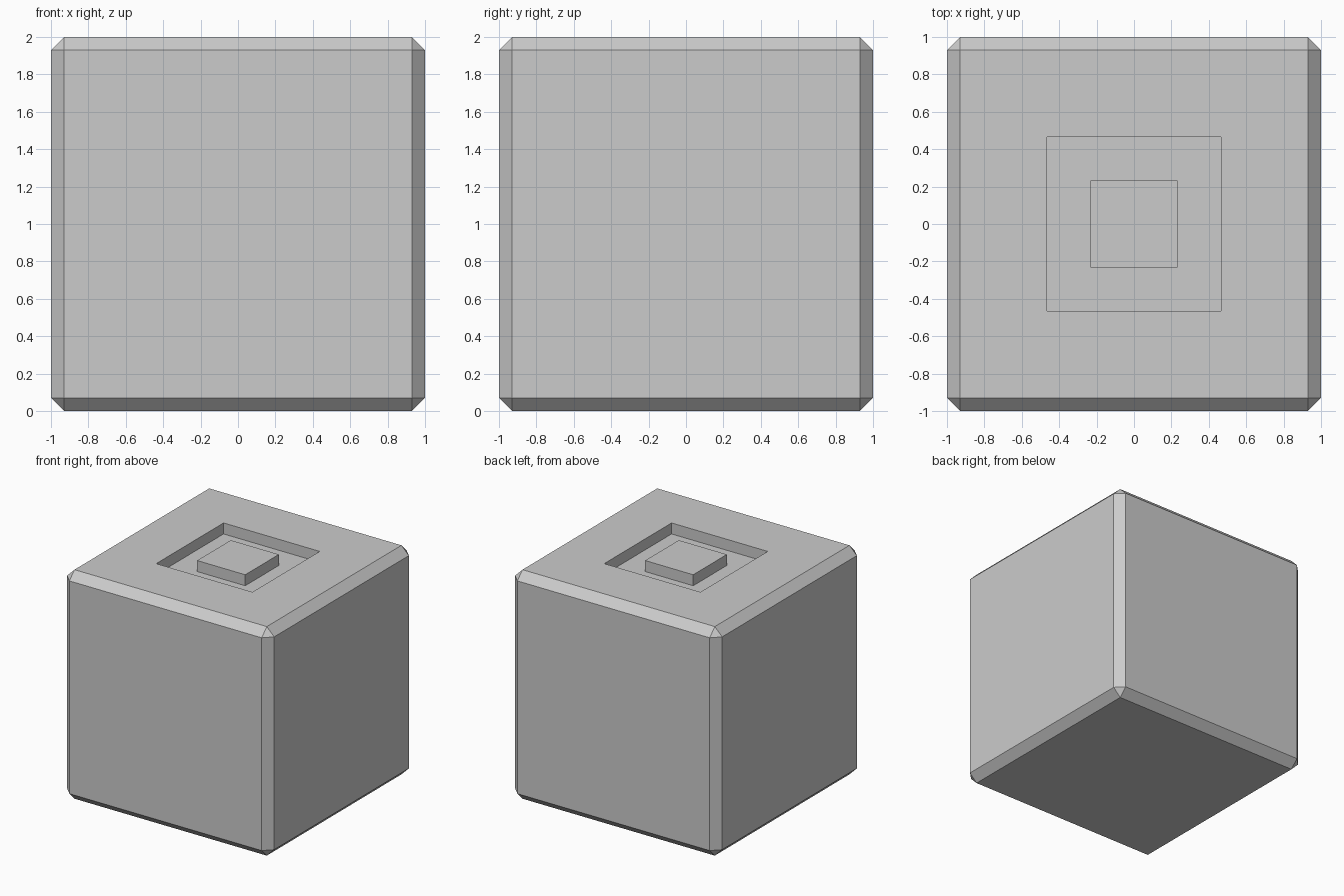
import bpy, bmesh
from mathutils import Matrix

if "Cube" in bpy.data.objects:
    bpy.data.objects.remove(bpy.data.objects["Cube"])

BEVEL = 0.071
GROOVE_DEPTH = 0.096

bm = bmesh.new()

# Chamfered cube standing on the ground
bmesh.ops.create_cube(bm, size=2, matrix=Matrix.Translation((0, 0, 1)))
bmesh.ops.bevel(bm, geom=bm.edges[:], offset=BEVEL, offset_type='OFFSET',
                segments=1, profile=0.5, affect='EDGES')
bm.normal_update()

# Two nested squares on the top face
top = max(bm.faces, key=lambda f: f.calc_center_median().z)
half = 1 - BEVEL
bmesh.ops.inset_region(bm, faces=[top], thickness=half / 2, use_even_offset=True)
ring = bmesh.ops.inset_region(bm, faces=[top], thickness=half / 4,
                              use_even_offset=True)["faces"]

# Sink the ring between them, leaving the centre block flush with the top
bm.normal_update()
bmesh.ops.inset_region(bm, faces=ring, thickness=0, depth=-GROOVE_DEPTH)
bmesh.ops.recalc_face_normals(bm, faces=bm.faces[:])

mesh = bpy.data.meshes.new("chamfered_block")
bm.to_mesh(mesh)
bm.free()
block = bpy.data.objects.new("chamfered_block", mesh)
bpy.context.collection.objects.link(block)
